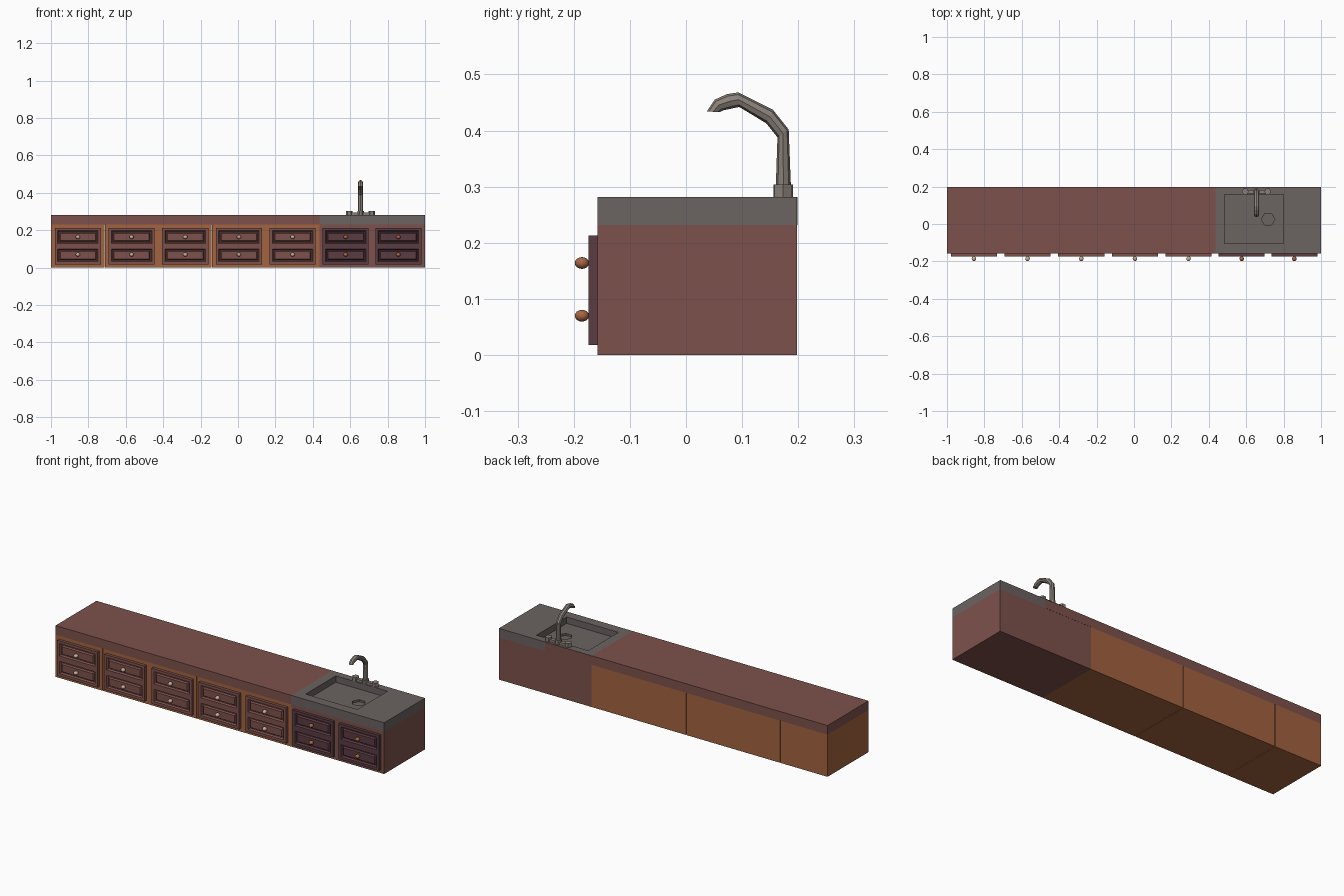
import bpy, bmesh, math
from mathutils import Vector, Matrix

if "Cube" in bpy.data.objects:
    bpy.data.objects.remove(bpy.data.objects["Cube"])


def material(name, rgb):
    m = bpy.data.materials.new(name)
    m.diffuse_color = (*rgb, 1)
    m.use_nodes = True
    m.node_tree.nodes["Principled BSDF"].inputs["Base Color"].default_value = m.diffuse_color
    return m


BROWN = material("brown wood", (0.205, 0.083, 0.072))
ORANGE = material("orange wood", (0.37, 0.125, 0.05))
PURPLE = material("dark plum wood", (0.105, 0.045, 0.055))
GREY = material("grey sink", (0.145, 0.125, 0.12))
METAL = material("tap metal", (0.25, 0.215, 0.19))
CREAM = material("cream knob", (0.60, 0.43, 0.30))
COPPER = material("copper knob", (0.38, 0.135, 0.055))


def finish(name, bm, mat, smooth=False):
    bmesh.ops.recalc_face_normals(bm, faces=bm.faces)
    me = bpy.data.meshes.new(name)
    for f in bm.faces:
        f.smooth = smooth
    bm.to_mesh(me)
    bm.free()
    me.materials.append(mat)
    ob = bpy.data.objects.new(name, me)
    bpy.context.collection.objects.link(ob)
    return ob


def add_box(bm, lo, hi):
    lo, hi = Vector(lo), Vector(hi)
    mat = Matrix.Translation((lo + hi) / 2) @ Matrix.Diagonal((*(hi - lo), 1))
    return bmesh.ops.create_cube(bm, size=1, matrix=mat)["verts"]


def box(name, lo, hi, mat):
    bm = bmesh.new()
    add_box(bm, lo, hi)
    return finish(name, bm, mat)


def prism(name, x, y, z0, z1, r, mat, sides=6):
    bm = bmesh.new()
    m = Matrix.Translation((x, y, (z0 + z1) / 2)) @ Matrix.Rotation(math.pi / 6, 4, 'Z')
    bmesh.ops.create_cone(bm, cap_ends=True, segments=sides, radius1=r, radius2=r,
                          depth=z1 - z0, matrix=m)
    return finish(name, bm, mat)


FRONT, BACK, DECK, TOP = -0.158, 0.198, 0.232, 0.282
SPLIT = 0.435

# Cabinet carcasses, with narrow seams between the orange units
for i, (a, b) in enumerate([(-1, -0.715), (-0.711, -0.141), (-0.138, SPLIT)]):
    box(f"cabinet_{i}", (a, FRONT, 0), (b, BACK, DECK), ORANGE)
box("sink_cabinet", (SPLIT, FRONT, 0), (1, BACK, DECK), BROWN)

# Worktop
box("worktop", (-1, FRONT, DECK), (SPLIT, BACK, TOP), BROWN)
box("back_trim", (SPLIT, BACK - 0.002, DECK), (0.72, BACK + 0.0008, TOP - 0.0005), BROWN)

# Sink slab with basin and six-sided drain cut out
sink = box("sink_slab", (SPLIT, FRONT, DECK), (1, BACK, TOP), GREY)
cutters = [box("basin_cutter", (0.485, -0.105, 0.247), (0.80, 0.157, 0.32), GREY),
           prism("drain_cutter", 0.717, 0.025, 0.236, 0.27, 0.036, GREY)]
for c in cutters:
    c.hide_render = True
    mod = sink.modifiers.new("cut", 'BOOLEAN')
    mod.operation, mod.solver, mod.object = 'DIFFERENCE', 'EXACT', c
    bpy.context.view_layer.objects.active = sink
    bpy.ops.object.modifier_apply(modifier=mod.name)
    bpy.data.objects.remove(c)


# Drawer fronts: grooved raised panels with round knobs
def drawers(name, x, wood, knob):
    bm = bmesh.new()
    for z0, z1 in ((0.018, 0.1155), (0.1155, 0.213)):
        verts = add_box(bm, (x - 0.123, -0.174, z0), (x + 0.123, FRONT, z1))
        face = min({f for v in verts for f in v.link_faces},
                   key=lambda f: f.calc_center_median().y)
        for t, d in ((0.015, 0), (0.005, -0.009), (0.004, 0), (0.005, 0.008)):
            bmesh.ops.inset_region(bm, faces=[face], thickness=t, depth=d,
                                   use_even_offset=True)
    finish(name + "_fronts", bm, wood)
    bm = bmesh.new()
    for z in (0.07, 0.164):
        bmesh.ops.create_uvsphere(
            bm, u_segments=12, v_segments=8, radius=1,
            matrix=Matrix.Translation((x, -0.1855, z)) @ Matrix.Diagonal((0.012, 0.0127, 0.0105, 1)))
    finish(name + "_knobs", bm, knob, True)


for i in range(5):
    drawers(f"drawers_{i}", -0.856 + 0.287 * i, BROWN, CREAM)
for i in range(2):
    drawers(f"sink_drawers_{i}", 0.576 + 0.281 * i, PURPLE, COPPER)

# Tap base, collar and handles
TX, TY = 0.655, 0.173
box("tap_base", (TX - 0.065, TY - 0.010, TOP), (TX + 0.065, TY + 0.010, TOP + 0.013), METAL)
for n, dx, r in (("tap_collar", 0, 0.018), ("left_handle", -0.06, 0.018), ("right_handle", 0.06, 0.018)):
    prism(n, TX + dx, TY, TOP, TOP + 0.022, r, METAL, 6 if dx else 8)

# Tap spout: eight-sided rings between outer and inner (y, z) profile points
rings = [((0.187, 0.30), (0.160, 0.30)), ((0.183, 0.402), (0.163, 0.388)),
         ((0.155, 0.437), (0.143, 0.413)), ((0.093, 0.468), (0.095, 0.442)),
         ((0.073, 0.465), (0.085, 0.440)), ((0.051, 0.455), (0.066, 0.436)),
         ((0.037, 0.434), (0.060, 0.433))]
bm = bmesh.new()
loops = []
for o, n in rings:
    o, n = Vector((TX, *o)), Vector((TX, *n))
    c, h = (o + n) / 2, (o - n) / 2
    loops.append([bm.verts.new(c + h * math.cos(a) + Vector((0.0135 * math.sin(a), 0, 0)))
                  for a in (k * math.pi / 4 for k in range(8))])
for p, q in zip(loops, loops[1:]):
    for k in range(8):
        bm.faces.new((p[k], p[(k + 1) % 8], q[(k + 1) % 8], q[k]))
bm.faces.new(loops[0])
bm.faces.new(loops[-1])
finish("tap_spout", bm, METAL)
